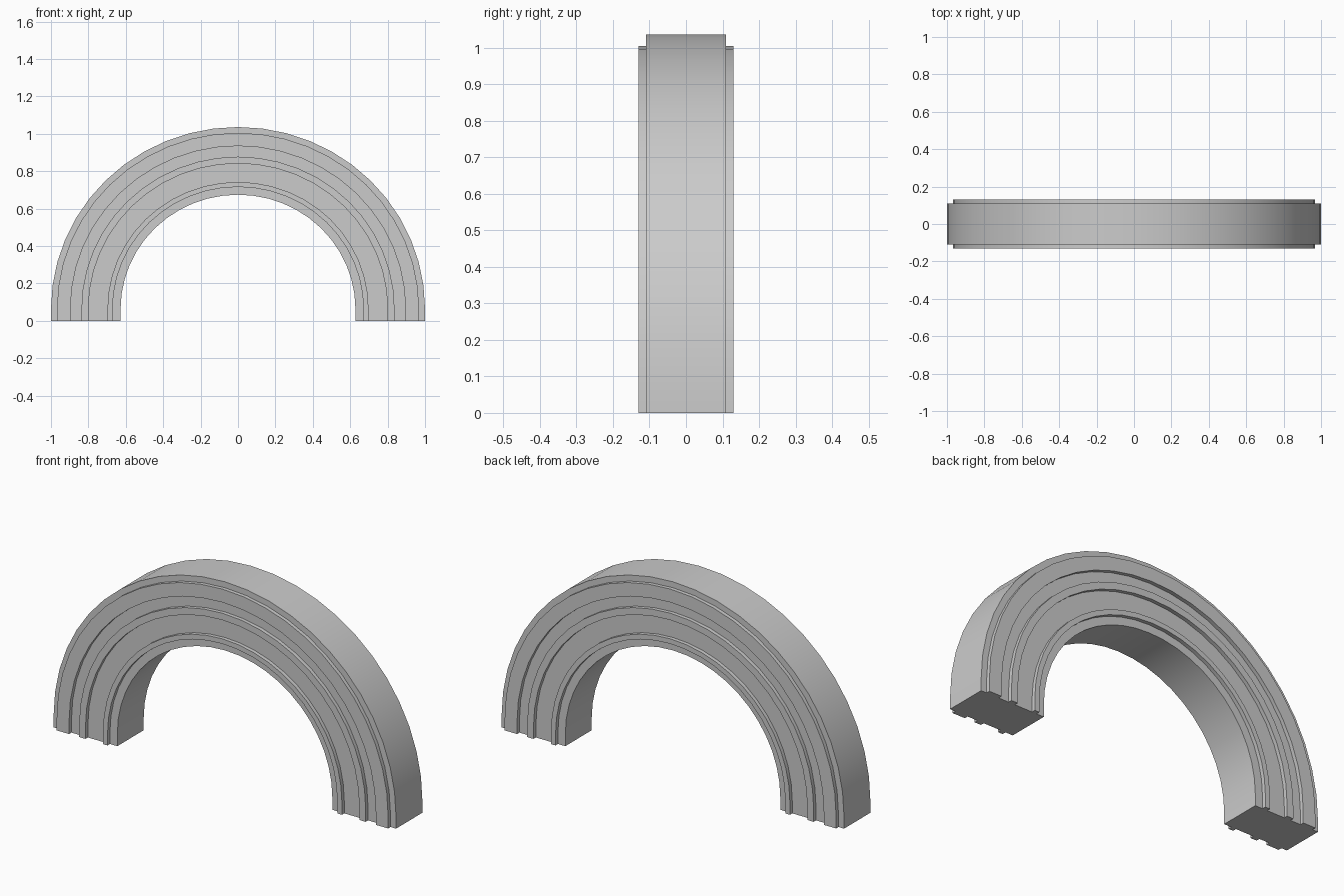
import bpy
import bmesh
import math

cube = bpy.data.objects.get("Cube")
if cube:
    bpy.data.objects.remove(cube, do_unlink=True)

# Arch proportions
LEG = 0.063          # height of the straight foot below the curve
RISE = 0.973         # slight flattening of the curve
SEGMENTS = 24
BASE, RAISED = 0.11, 0.13
OUTER, INNER = 1.0, 0.628
BANDS = [(0.968, 0.896), (0.837, 0.80), (0.698, 0.671)]  # raised mouldings

# Cross-section (radius, depth): front side outside-in, then mirrored back side
front = [(OUTER, -BASE)]
for outer, inner in BANDS:
    front += [(outer, -BASE), (outer, -RAISED), (inner, -RAISED), (inner, -BASE)]
front.append((INNER, -BASE))
section = front + [(r, -y) for r, y in reversed(front)]

# Path stations: foot, curve, foot
stations = [(1, 0)]
for i in range(SEGMENTS + 1):
    a = math.pi * i / SEGMENTS
    stations.append((math.cos(a), LEG + RISE * math.sin(a), math.sin(a)))
stations.append((-1, 0))

bm = bmesh.new()
rings = []
for s in stations:
    ring = []
    for r, y in section:
        z = LEG + RISE * r * s[2] if len(s) == 3 else 0
        ring.append(bm.verts.new((r * s[0], y, z)))
    rings.append(ring)

# Sweep walls and foot caps
n = len(section)
for a, b in zip(rings, rings[1:]):
    for i in range(n):
        j = (i + 1) % n
        bm.faces.new((a[i], a[j], b[j], b[i]))
bm.faces.new(rings[0])
bm.faces.new(rings[-1])
bmesh.ops.recalc_face_normals(bm, faces=bm.faces)

mesh = bpy.data.meshes.new("moulded_arch")
bm.to_mesh(mesh)
bm.free()
arch = bpy.data.objects.new("moulded_arch", mesh)
bpy.context.collection.objects.link(arch)

# Plain stone grey
stone = bpy.data.materials.new("stone_grey")
stone.use_nodes = True
colour = (0.6, 0.6, 0.6, 1)
stone.diffuse_color = colour
stone.node_tree.nodes["Principled BSDF"].inputs["Base Color"].default_value = colour
mesh.materials.append(stone)

# Smooth along the curve, crisp at the moulding edges
bpy.ops.object.select_all(action="DESELECT")
arch.select_set(True)
bpy.context.view_layer.objects.active = arch
bpy.ops.object.shade_smooth_by_angle(angle=math.radians(30))
